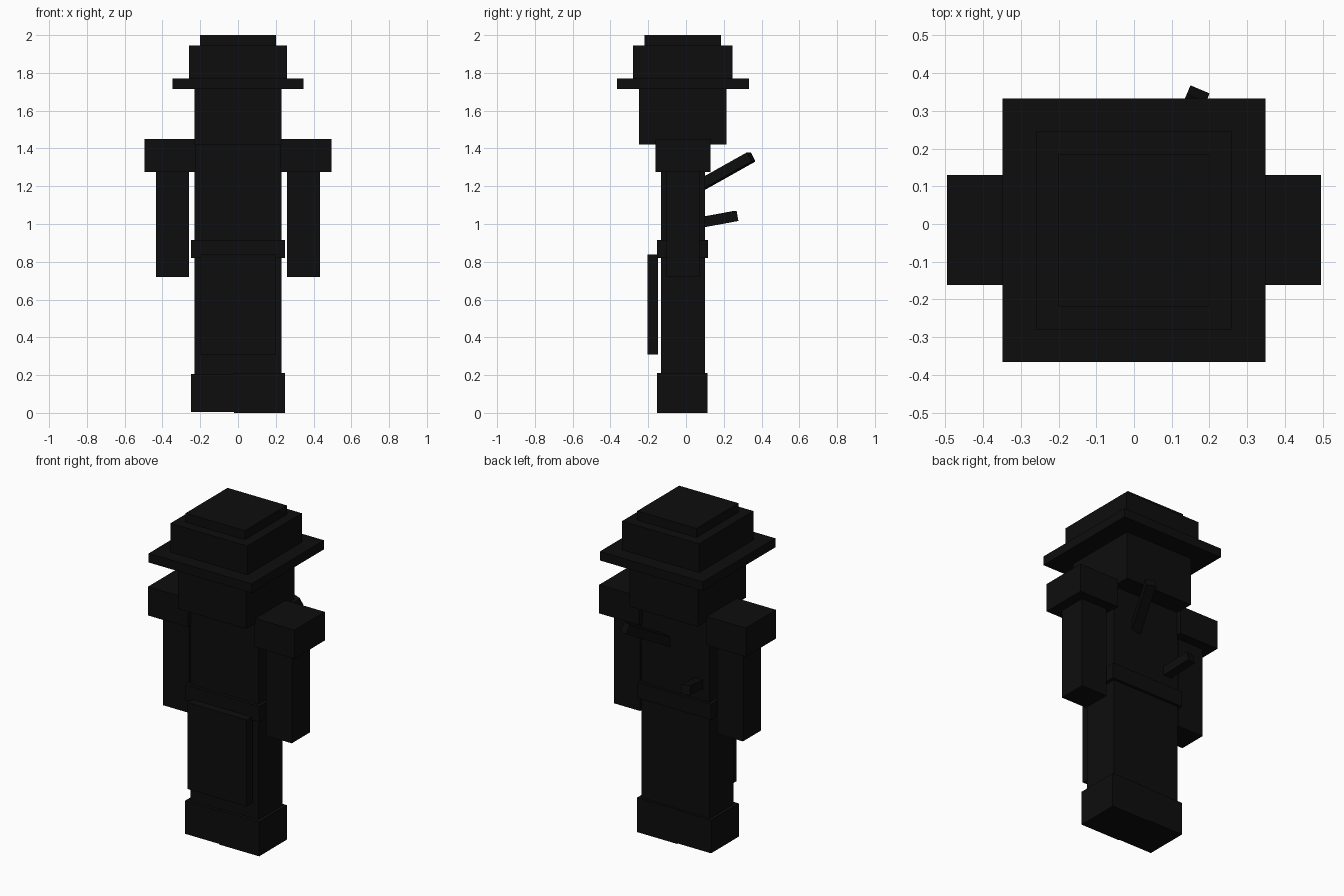
import bpy
import bmesh
from mathutils import Matrix, Vector

default = bpy.data.objects.get("Cube")
if default:
    bpy.data.objects.remove(default, do_unlink=True)

black = bpy.data.materials.new("soft_black")
black.use_nodes = True
colour = (0.004, 0.004, 0.004, 1)
black.diffuse_color = colour
black.node_tree.nodes["Principled BSDF"].inputs["Base Color"].default_value = colour


def make_box(name, size, matrix):
    """Flat-shaded box of the given size, placed by a matrix."""
    bm = bmesh.new()
    bmesh.ops.create_cube(bm, size=1, matrix=matrix @ Matrix.Diagonal((*size, 1)))
    mesh = bpy.data.meshes.new(name)
    bm.to_mesh(mesh)
    bm.free()
    mesh.materials.append(black)
    obj = bpy.data.objects.new(name, mesh)
    bpy.context.collection.objects.link(obj)
    return obj


def block(name, x, y, z):
    """Upright box from its (low, high) limits on each axis."""
    limits = (x, y, z)
    centre = Vector([(a + b) / 2 for a, b in limits])
    return make_box(name, [b - a for a, b in limits], Matrix.Translation(centre))


def centred(name, half_width, y, z):
    return block(name, (-half_width, half_width), y, z)


def rod(name, start, end, thickness):
    """Square rod between two points."""
    start, end = Vector(start), Vector(end)
    axis = end - start
    turn = axis.to_track_quat('Y', 'Z').to_matrix().to_4x4()
    place = Matrix.Translation((start + end) / 2) @ turn
    return make_box(name, (thickness, axis.length, thickness), place)


# Hat
centred("hat_top", 0.2, (-0.22, 0.185), (1.93, 2.0))
centred("hat_crown", 0.26, (-0.28, 0.245), (1.76, 1.945))
centred("hat_brim", 0.348, (-0.365, 0.333), (1.715, 1.77))

# Head and torso
centred("head", 0.23, (-0.25, 0.215), (1.42, 1.73))
centred("torso", 0.23, (-0.132, 0.1), (0.86, 1.43))
centred("belt", 0.25, (-0.153, 0.117), (0.82, 0.915))
centred("front_apron", 0.2, (-0.203, -0.148), (0.31, 0.838))

# Limbs on both sides
for side, s in (("left", 1), ("right", -1)):
    def mirrored(low, high):
        return tuple(sorted((s * low, s * high)))
    block(side + "_shoulder_pad", mirrored(0.225, 0.495), (-0.162, 0.13), (1.275, 1.45))
    block(side + "_arm", mirrored(0.26, 0.435), (-0.102, 0.072), (0.72, 1.29))
    block(side + "_leg", mirrored(0, 0.23), (-0.132, 0.1), (0.1, 0.86))
    lift = 0 if s > 0 else 0.004
    block(side + "_boot", mirrored(-0.02, 0.25), (-0.153, 0.115), (lift, 0.21 - lift))

# Rods sticking out of the back
rod("upper_back_rod", (0.05, 0.06, 1.195), (0.17, 0.345, 1.355), 0.055)
rod("lower_back_rod", (-0.15, 0.06, 1.005), (-0.185, 0.268, 1.043), 0.055)
